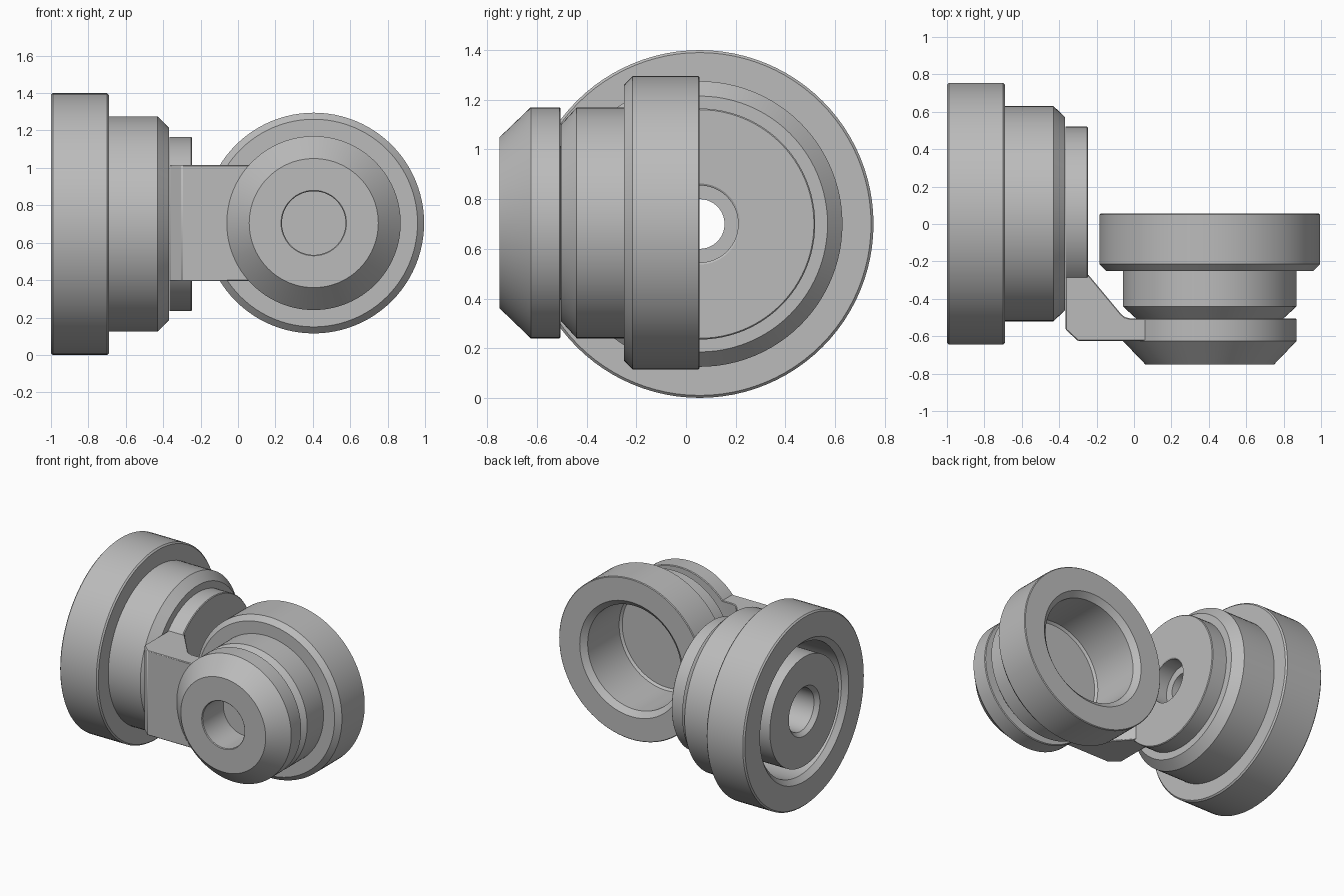
import bpy, bmesh, math
from mathutils import Matrix, Vector

if "Cube" in bpy.data.objects:
    bpy.data.objects.remove(bpy.data.objects["Cube"])

grey = bpy.data.materials.new("plain grey")
grey.diffuse_color = (0.5, 0.5, 0.5, 1)
grey.use_nodes = True
grey.node_tree.nodes["Principled BSDF"].inputs["Base Color"].default_value = grey.diffuse_color


def finish(name, bm):
    bmesh.ops.recalc_face_normals(bm, faces=bm.faces)
    mesh = bpy.data.meshes.new(name)
    bm.to_mesh(mesh)
    bm.free()
    mesh.materials.append(grey)
    ob = bpy.data.objects.new(name, mesh)
    bpy.context.collection.objects.link(ob)
    bpy.ops.object.select_all(action='DESELECT')
    bpy.context.view_layer.objects.active = ob
    ob.select_set(True)
    bpy.ops.object.shade_smooth_by_angle(angle=math.radians(25))
    return ob


def lathe(name, profile, axis, center, closed=True, steps=96):
    """Revolve (position along axis, radius) points around a world axis."""
    bm = bmesh.new()
    rings = []
    for a, r in profile:
        ring = []
        for i in range(1 if r == 0 else steps):
            t = 2 * math.pi * i / steps
            c, s = r * math.cos(t), r * math.sin(t)
            p = (a, c, s) if axis == 'X' else (c, a, s)
            ring.append(bm.verts.new(Vector(p) + Vector(center)))
        rings.append(ring)
    pairs = list(zip(rings, rings[1:]))
    if closed:
        pairs.append((rings[-1], rings[0]))
    for p, q in pairs:
        for i in range(steps):
            j = (i + 1) % steps
            if len(p) == 1:
                bm.faces.new((p[0], q[j], q[i]))
            elif len(q) == 1:
                bm.faces.new((p[i], p[j], q[0]))
            else:
                bm.faces.new((p[i], p[j], q[j], q[i]))
    return finish(name, bm)


side_center = (0, 0.055, 0.70)
front_center = (0.405, 0, 0.705)

# Large side wheel: stepped outside, ring recess around a bored central boss
lathe("side_wheel", [
    (-0.368, 0.10), (-0.368, 0.515), (-0.43, 0.575), (-0.69, 0.575),
    (-0.69, 0.69), (-0.70, 0.70), (-0.99, 0.70), (-1.0, 0.69),
    (-1.0, 0.515), (-0.965, 0.48), (-0.53, 0.48), (-0.52, 0.47),
    (-0.52, 0.40), (-1.0, 0.40), (-1.0, 0.18), (-0.97, 0.155),
    (-0.52, 0.155), (-0.52, 0.10)], 'X', side_center)

# Bracket disc lying against the side wheel
lathe("side_disc", [
    (-0.366, 0.155), (-0.366, 0.465), (-0.25, 0.465), (-0.245, 0.46),
    (-0.245, 0.163), (-0.25, 0.155)], 'X', side_center)

# Conical bracket hub with a through hole
lathe("front_hub", [
    (-0.745, 0.17), (-0.75, 0.175), (-0.75, 0.345), (-0.625, 0.465),
    (-0.51, 0.465), (-0.505, 0.46), (-0.505, 0.17)], 'Y', front_center)

# Closed front cup with a wide flange and open back
lathe("front_cup", [
    (-0.504, 0), (-0.504, 0.395), (-0.44, 0.465), (-0.25, 0.465),
    (-0.25, 0.555), (-0.215, 0.59), (0.05, 0.59), (0.055, 0.585),
    (0.055, 0.42), (0.02, 0.38), (-0.345, 0.38), (-0.36, 0.365),
    (-0.36, 0)], 'Y', front_center, closed=False)

# Angled arm joining the disc and the hub
outline = [(-0.365, -0.27), (-0.245, -0.27), (-0.07, -0.48), (-0.05, -0.497),
           (-0.02, -0.505), (0.08, -0.505), (0.08, -0.625), (-0.30, -0.625),
           (-0.365, -0.565)]
bm = bmesh.new()
base = bm.faces.new([bm.verts.new((x, y, 0.395)) for x, y in outline])
ext = bmesh.ops.extrude_face_region(bm, geom=[base])
bmesh.ops.translate(bm, vec=(0, 0, 0.62),
                    verts=[v for v in ext["geom"] if isinstance(v, bmesh.types.BMVert)])
arm = finish("bracket_arm", bm)
bevel = arm.modifiers.new("edge", 'BEVEL')
bevel.width = 0.005
bevel.segments = 1
